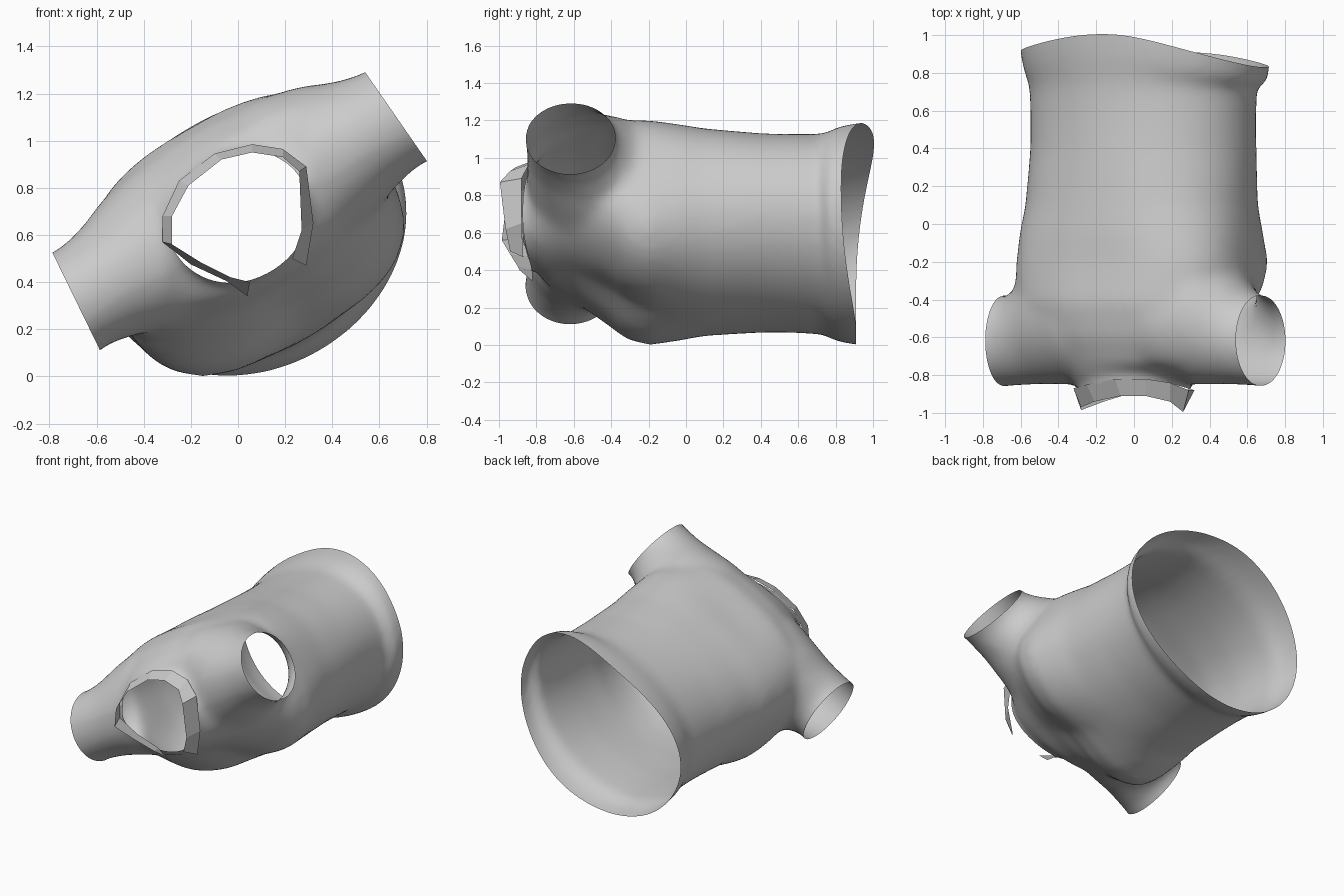
import bpy, bmesh, math
from mathutils import Vector

if "Cube" in bpy.data.objects:
    bpy.data.objects.remove(bpy.data.objects["Cube"])

TILT = math.radians(30)
U = Vector((math.cos(TILT), 0, math.sin(TILT)))    # across the shoulders
V = Vector((-math.sin(TILT), 0, math.cos(TILT)))   # towards the back
Y = Vector((0, 1, 0))
SEG = 72


def loft(bm, rings):
    """Closed solid skinned through rings of points."""
    loops = [[bm.verts.new(p) for p in r] for r in rings]
    n = len(loops[0])
    for a, b in zip(loops, loops[1:]):
        for i in range(n):
            j = (i + 1) % n
            bm.faces.new((a[i], a[j], b[j], b[i]))
    bm.faces.new(loops[0][::-1])
    bm.faces.new(loops[-1])


def power(c, n):
    return math.copysign(abs(c) ** (2 / n), c)


def smoothstep(k):
    k = min(max(k, 0), 1)
    return k * k * (3 - 2 * k)


def torso_ring(y, cx, cz, a, back, front, n_back, n_front, dent):
    ring = []
    for i in range(SEG):
        t = 2 * math.pi * i / SEG
        s = math.sin(t)
        n = n_back if s > 0 else n_front
        u = a * power(math.cos(t), n)
        v = power(s, n) * (back if s > 0 else front)
        if s < 0:
            v *= 1 - dent * math.exp(-(u / 0.16) ** 2)
        ring.append(Vector((cx, y, cz)) + U * u + V * v)
    return ring


def sleeve_ring(side, u, cy, ry, rv):
    c = Vector((0, cy, 0.715)) + U * (u * side)
    return [c + Y * (ry * math.cos(2 * math.pi * i / SEG))
            + V * (rv * math.sin(2 * math.pi * i / SEG)) for i in range(SEG)]


# Torso stations: y, centre x, centre z, half width, back, front,
# squareness of back and front, bust dent
stations = [
    (1.08, .06, .60, .69, .53, .57, 2.2, 2.0, 0),
    (.90, .06, .60, .685, .53, .57, 2.2, 2.0, 0),
    (.80, .06, .60, .67, .515, .55, 2.15, 2.0, 0),
    (.73, .05, .595, .63, .485, .505, 2.1, 2.0, 0),
    (.55, .05, .60, .625, .48, .50, 2.1, 2.0, 0),
    (.40, .05, .60, .625, .485, .495, 2.1, 2.05, 0),
    (.10, .04, .61, .63, .485, .515, 2.3, 2.2, 0),
    (-.05, .03, .62, .645, .48, .525, 2.5, 2.6, .01),
    (-.20, .03, .625, .65, .475, .525, 2.8, 3.1, .06),
    (-.32, .02, .635, .65, .47, .50, 2.7, 3.0, .10),
    (-.42, .01, .65, .64, .46, .44, 2.6, 2.7, .09),
    (-.60, 0, .68, .58, .39, .36, 2.3, 2.3, .03),
    (-.75, 0, .69, .46, .31, .32, 2.1, 2.1, 0),
    (-.83, 0, .68, .33, .28, .285, 2.1, 2.1, 0),
    (-.87, 0, .68, .295, .265, .27, 2.1, 2.1, 0),
    (-1.05, 0, .68, .28, .26, .26, 2.1, 2.1, 0),
]
bm = bmesh.new()
loft(bm, [torso_ring(*s) for s in stations])

# Short sleeves: distance out, centre y, half length along y, half depth
sleeve = [(0, -.48, .37, .36), (.3, -.48, .37, .36), (.5, -.48, .37, .31),
          (.6, -.54, .31, .265), (.69, -.595, .26, .24), (.76, -.62, .238, .228),
          (.82, -.62, .245, .235), (.95, -.62, .245, .235)]
for side in (-1, 1):
    loft(bm, [sleeve_ring(side, *s) for s in sleeve])
bmesh.ops.recalc_face_normals(bm, faces=bm.faces)
mesh = bpy.data.meshes.new("garment_body")
bm.to_mesh(mesh)
bm.free()
body = bpy.data.objects.new("garment_body", mesh)
bpy.context.collection.objects.link(body)

# Fuse the solids and soften the joins
rem = body.modifiers.new("fuse", 'REMESH')
rem.mode = 'VOXEL'
rem.voxel_size = 0.027
smo = body.modifiers.new("soften", 'SMOOTH')
smo.factor = 0.5
smo.iterations = 16
bpy.context.view_layer.objects.active = body
body.select_set(True)
for m in ("fuse", "soften"):
    bpy.ops.object.modifier_apply(modifier=m)

# Cut open the hem, neck and both sleeves
bm = bmesh.new()
bm.from_mesh(body.data)
cuts = [((0, .9, 0), (0, 1, 0)), ((0, -.875, 0), (0, -1, 0)),
        ((-.69, 0, .325), (-.41, 0, -.2)), ((.665, 0, 1.11), (.36, 0, .25))]
for co, no in cuts:
    bmesh.ops.bisect_plane(bm, geom=bm.verts[:] + bm.edges[:] + bm.faces[:], dist=1e-5,
                           plane_co=co, plane_no=Vector(no).normalized(), clear_outer=True)

# Wavy hem line and curved neckline
for v in bm.verts:
    t = math.atan2(v.co.z - .6, v.co.x - .05)
    shift = (.01 + .095 * max(0, math.cos(t - 2.0)) ** 2
             - .08 * max(0, math.cos(t - .35)) ** 2)
    v.co.y += shift * smoothstep((v.co.y - .65) / .25)
    dip = .05 * max(0, 1 - (v.co.x / .3) ** 2)
    v.co.y += dip * smoothstep((-.7 - v.co.y) / .175)
bm.to_mesh(body.data)
bm.free()
bpy.ops.object.shade_smooth_by_angle(angle=math.radians(30))

# Faceted collar band, open at the throat: base x, y, z then tip x, y, z
band = [(.29, -.87, .47, .23, -.94, .50), (.32, -.88, .65, .27, -.965, .62),
        (.29, -.88, .89, .26, -.995, .87), (.19, -.84, .965, .19, -.94, .93),
        (.06, -.82, .985, .06, -.91, .95), (-.1, -.82, .945, -.07, -.91, .92),
        (-.25, -.85, .83, -.21, -.94, .81), (-.32, -.87, .68, -.28, -.97, .68),
        (-.32, -.87, .57, -.28, -.985, .56), (-.2, -.845, .475, -.16, -.94, .485),
        (-.05, -.82, .405, -.03, -.9, .42), (.04, -.82, .34, .05, -.89, .40)]
bm = bmesh.new()
pairs = [(bm.verts.new(p[:3]), bm.verts.new(p[3:])) for p in band]
for (a, b), (c, d) in zip(pairs, pairs[1:]):
    bm.faces.new((a, c, d, b))
mesh = bpy.data.meshes.new("collar_band")
bm.to_mesh(mesh)
bm.free()
bpy.context.collection.objects.link(bpy.data.objects.new("collar_band", mesh))
